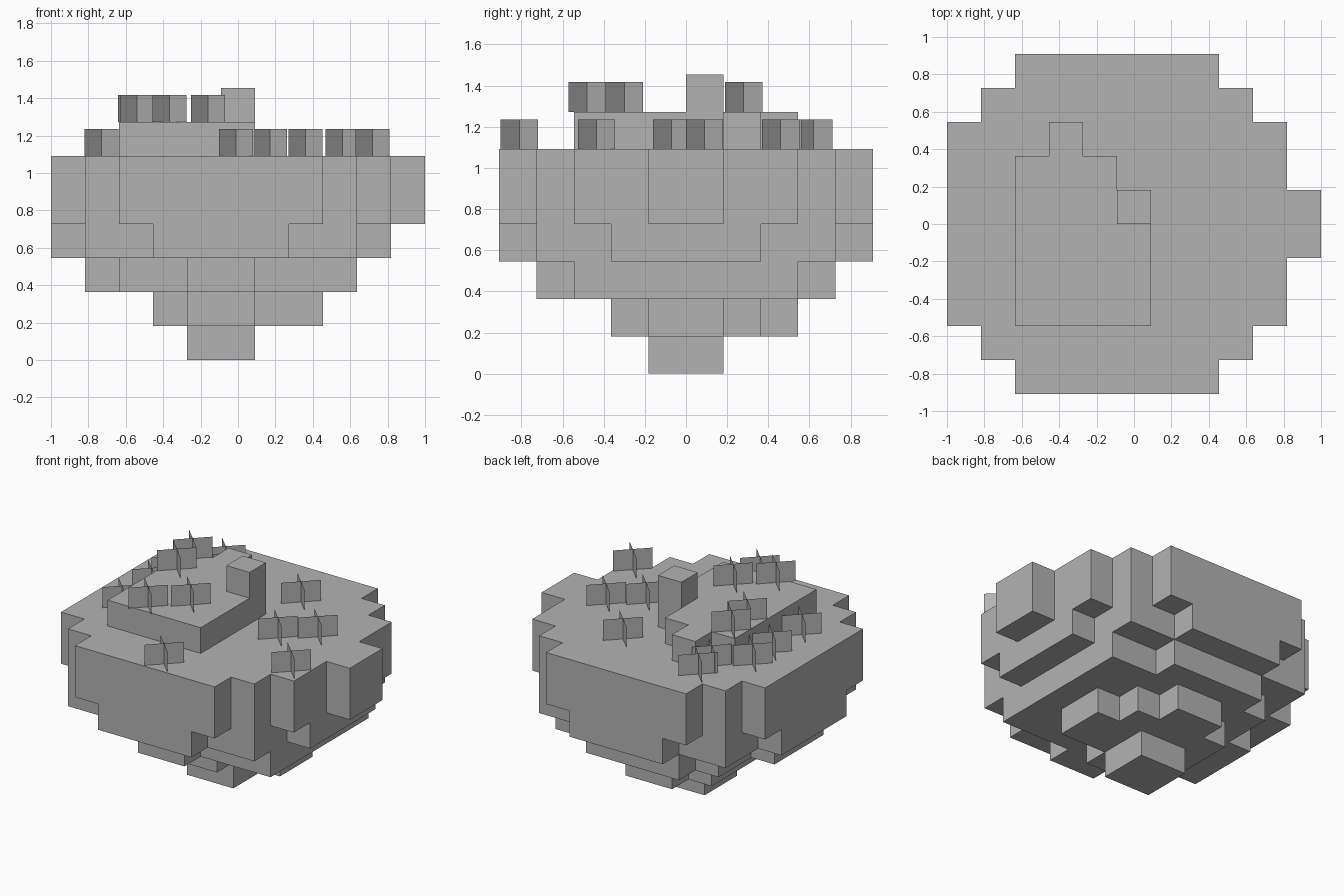
import bpy, bmesh
from mathutils import Vector

if "Cube" in bpy.data.objects:
    bpy.data.objects.remove(bpy.data.objects["Cube"])

U = 2 / 11                      # voxel size: island is 11 x 10 x 8 voxels
ORIGIN = Vector((-1, -5 * U, 0))

grey = bpy.data.materials.new("stone grey")
grey.diffuse_color = (0.45, 0.45, 0.45, 1)
grey.use_nodes = True
grey.node_tree.nodes["Principled BSDF"].inputs["Base Color"].default_value = grey.diffuse_color


def finish(bm, name):
    me = bpy.data.meshes.new(name)
    bm.to_mesh(me)
    bm.free()
    me.materials.append(grey)
    ob = bpy.data.objects.new(name, me)
    bpy.context.collection.objects.link(ob)


# Each layer: (z levels, {row along y: (first x, end x)})
LAYERS = [
    ((0,), {4: (4, 6), 5: (4, 6)}),
    ((1,), {3: (4, 6), 4: (3, 8), 5: (3, 8), 6: (3, 7), 7: (4, 6)}),
    ((2,), {1: (4, 6), 2: (2, 9), 3: (1, 9), 4: (1, 9), 5: (1, 9),
            6: (2, 9), 7: (2, 9), 8: (3, 7)}),
    ((3,), {0: (3, 7), 1: (1, 9), 2: (1, 9), 3: (0, 10), 4: (0, 10), 5: (0, 10),
            6: (0, 10), 7: (1, 9), 8: (1, 9), 9: (3, 7)}),
    ((4, 5), {0: (2, 8), 1: (1, 9), 2: (0, 10), 3: (0, 10), 4: (0, 11), 5: (0, 11),
              6: (0, 10), 7: (0, 10), 8: (1, 9), 9: (2, 8)}),
    ((6,), {2: (2, 6), 3: (2, 6), 4: (2, 6), 5: (2, 6), 6: (2, 5), 7: (3, 4)}),
    ((7,), {5: (5, 6)}),
]
cells = {(i, j, k) for ks, rows in LAYERS for k in ks
         for j, (a, b) in rows.items() for i in range(a, b)}


# Exposed voxel faces of the given levels, merged into large flat faces
def voxel_part(name, levels):
    bm = bmesh.new()
    for c in sorted(cells):
        if c[2] not in levels:
            continue
        for axis in range(3):
            for side in (0, 1):
                n = list(c)
                n[axis] += 2 * side - 1
                if tuple(n) in cells:
                    continue
                b, d = (axis + 1) % 3, (axis + 2) % 3
                vs = []
                for p, q in ((0, 0), (1, 0), (1, 1), (0, 1)):
                    v = Vector(c)
                    v[axis] += side
                    v[b] += p
                    v[d] += q
                    vs.append(bm.verts.new(v * U + ORIGIN))
                bm.faces.new(vs if side else vs[::-1])
    bmesh.ops.remove_doubles(bm, verts=bm.verts[:], dist=1e-4)
    bmesh.ops.dissolve_limit(bm, angle_limit=0.01, verts=bm.verts[:], edges=bm.edges[:])
    finish(bm, name)


voxel_part("rock_underside", (0, 1, 2, 3))
voxel_part("ground_slab", (4, 5))
voxel_part("raised_mound", (6,))
voxel_part("boulder", (7,))

# Grass tufts: two crossed diagonal planes, (x, y, ground level)
LOW, HIGH = 6 * U, 7 * U
TUFTS = [(-.01, -.81, LOW), (.72, -.435, LOW), (.36, -.07, LOW), (.56, .09, LOW),
         (.17, .46, LOW), (-.53, .62, LOW), (-.53, .47, LOW), (-.73, .30, LOW),
         (-.73, .08, LOW), (-.73, -.25, LOW),
         (-.16, -.30, HIGH), (-.365, -.48, HIGH), (-.55, .28, HIGH), (-.54, .09, HIGH)]
for n, (x, y, z) in enumerate(TUFTS):
    bm = bmesh.new()
    h = U / 2
    for s in (1, -1):
        bm.faces.new([bm.verts.new((x + p * h, y + p * s * h, z + q * 0.8 * U))
                      for p, q in ((-1, 0), (1, 0), (1, 1), (-1, 1))])
    finish(bm, f"grass_tuft_{n + 1}")
